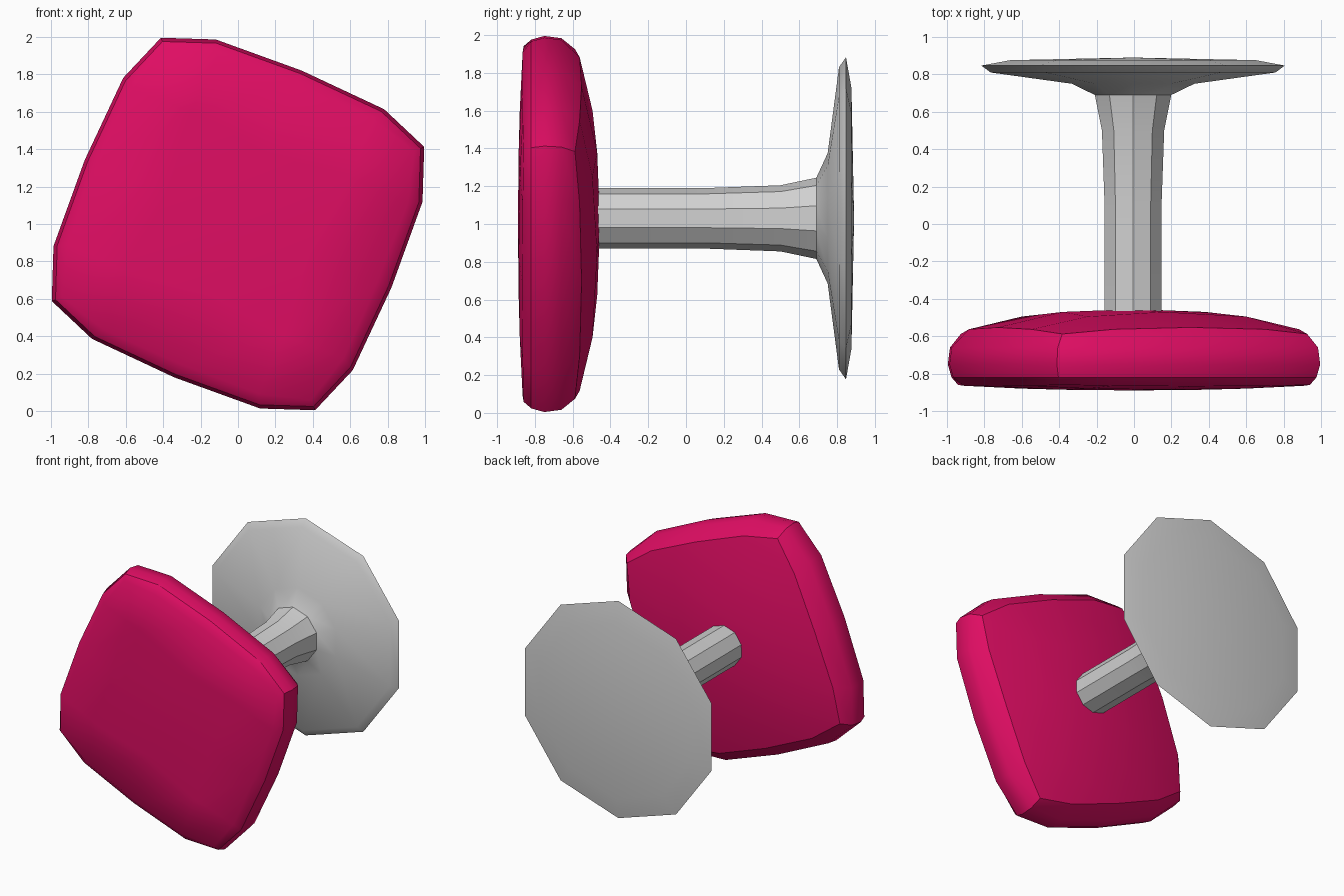
import bpy, bmesh, math

if "Cube" in bpy.data.objects:
    bpy.data.objects.remove(bpy.data.objects["Cube"])


def material(name, rgb):
    m = bpy.data.materials.new(name)
    m.diffuse_color = (*rgb, 1)
    m.use_nodes = True
    m.node_tree.nodes["Principled BSDF"].inputs["Base Color"].default_value = m.diffuse_color
    return m


PINK = material("pink_fabric", (0.74, 0.004, 0.125))
GREY = material("light_grey_metal", (0.64, 0.64, 0.64))


def finish(bm, name, mat):
    bmesh.ops.recalc_face_normals(bm, faces=bm.faces)
    for f in bm.faces:
        f.smooth = True
    me = bpy.data.meshes.new(name)
    bm.to_mesh(me)
    bm.free()
    me.materials.append(mat)
    ob = bpy.data.objects.new(name, me)
    bpy.context.collection.objects.link(ob)
    return ob


# Cushion: rounded square, 4 segments per side, turned 22.5 degrees
TURN = math.radians(-22.5)
PERIM = [(i, 2) for i in range(-2, 2)] + [(2, j) for j in range(2, -2, -1)] \
    + [(i, -2) for i in range(2, -2, -1)] + [(-2, j) for j in range(-2, 2)]
OUT = {0: (0, 0.888), 1: (0.487, 0.866), 2: (0.762, 0.762)}
# rings front to back: (y, scale) at corner, at quarter, at mid side
RINGS = [
    [(-0.86, 0.945), (-0.865, 0.92), (-0.868, 0.91)],
    [(-0.82, 0.98)] * 3,
    [(-0.75, 1.0)] * 3,
    [(-0.66, 0.988)] * 3,
    [(-0.588, 0.93), (-0.563, 0.895), (-0.553, 0.89)],
]


def place(u, v, y):
    c, s = math.cos(TURN), math.sin(TURN)
    return (u * c - v * s, y, 1 + u * s + v * c)


def outline(i, j):
    along, out = OUT[min(abs(i), abs(j))]
    if abs(j) == 2:
        return math.copysign(along, i), math.copysign(out, j)
    return math.copysign(out, i), math.copysign(along, j)


def cushion():
    bm = bmesh.new()
    rings = []
    for ring in RINGS:
        row = {}
        for i, j in PERIM:
            y, s = ring[2 - min(abs(i), abs(j))]
            u, v = outline(i, j)
            row[i, j] = bm.verts.new(place(u * s, v * s, y))
        rings.append(row)
    # rounded sides
    for a, b in zip(rings, rings[1:]):
        for k, p in enumerate(PERIM):
            q = PERIM[(k + 1) % 16]
            bm.faces.new((a[p], a[q], b[q], b[p]))
    # domed front and back panels: y at centre, inner side, inner corner
    for row, ys in ((rings[0], (-0.89, -0.886, -0.88)), (rings[4], (-0.455, -0.47, -0.495))):
        grid = dict(row)
        for i in (-1, 0, 1):
            for j in (-1, 0, 1):
                n = abs(i) + abs(j)
                r = (0, 0.41, 0.46)[n]
                grid[i, j] = bm.verts.new(place(i * r, j * r, ys[n]))
        for i in range(-2, 2):
            for j in range(-2, 2):
                bm.faces.new((grid[i, j], grid[i + 1, j], grid[i + 1, j + 1], grid[i, j + 1]))
    # creases: front rim, back rim and the four corners
    for row in (rings[1], rings[4]):
        for k, p in enumerate(PERIM):
            bm.edges.get((row[p], row[PERIM[(k + 1) % 16]])).smooth = False
    for a, b in zip(rings[1:], rings[2:]):
        for p in ((2, 2), (2, -2), (-2, 2), (-2, -2)):
            bm.edges.get((a[p], b[p])).smooth = False
    finish(bm, "seat_cushion", PINK)


# Ten-sided turned parts around the y axis
def turned(name, profile, mat, sides=10, cx=-0.005, cz=1.03):
    bm = bmesh.new()
    rows = []
    for y, r in profile:
        if r == 0:
            rows.append([bm.verts.new((cx, y, cz))] * sides)
            continue
        rows.append([bm.verts.new((cx + r * math.sin(2 * math.pi * k / sides), y,
                                   cz + r * math.cos(2 * math.pi * k / sides)))
                     for k in range(sides)])
    for a, b in zip(rows, rows[1:]):
        for k in range(sides):
            n = (k + 1) % sides
            bm.faces.new(list(dict.fromkeys((a[k], a[n], b[n], b[k]))))
    ob = finish(bm, name, mat)
    bpy.ops.object.select_all(action='DESELECT')
    ob.select_set(True)
    bpy.context.view_layer.objects.active = ob
    bpy.ops.object.shade_smooth_by_angle(angle=math.radians(30))


cushion()
turned("pole", [(-0.5, 0.16), (0.1, 0.16), (0.5, 0.175), (0.69, 0.215)], GREY)
turned("base_foot", [(0.69, 0.215), (0.75, 0.345), (0.81, 0.80), (0.847, 0.853),
                     (0.876, 0.69), (0.89, 0)], GREY)
